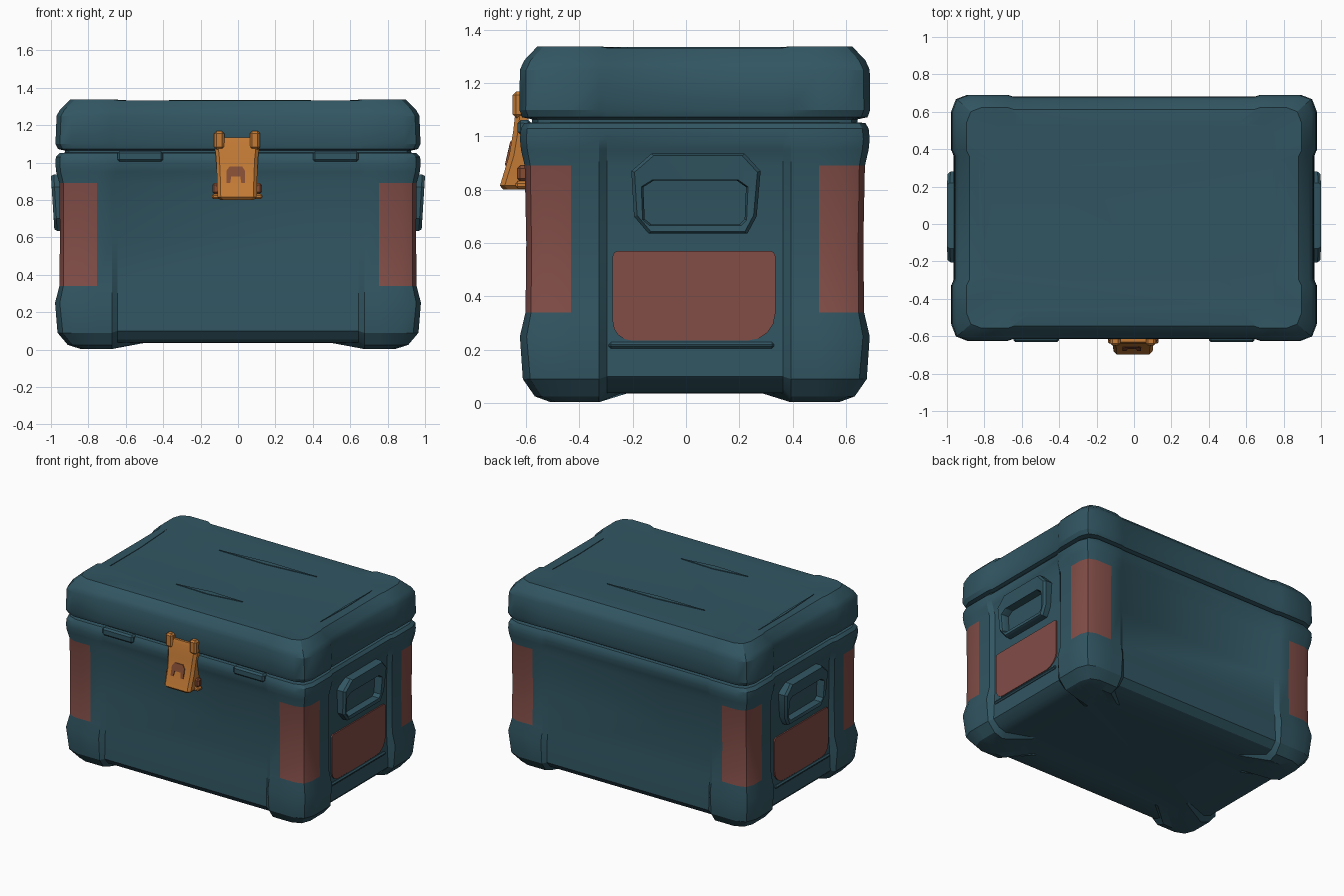
import bpy, bmesh, math
from mathutils import Vector

if "Cube" in bpy.data.objects:
    bpy.data.objects.remove(bpy.data.objects["Cube"])

CY = 0.033           # depth centre of the case
PX, PY = 0.665, 0.35  # inner edges of the corner guards
RX, RY = 0.755, 0.465  # inner edges of the painted corner patches


def material(name, rgb):
    m = bpy.data.materials.new(name)
    m.diffuse_color = (*rgb, 1)
    m.use_nodes = True
    m.node_tree.nodes["Principled BSDF"].inputs["Base Color"].default_value = m.diffuse_color
    return m


TEAL = material("dark teal", (0.031, 0.092, 0.122))
RED = material("brick red", (0.225, 0.075, 0.064))
ORANGE = material("orange", (0.56, 0.20, 0.037))
BROWN = material("rust brown", (0.24, 0.075, 0.035))


def finish(name, bm, mats, angle=28):
    bmesh.ops.recalc_face_normals(bm, faces=bm.faces)
    me = bpy.data.meshes.new(name)
    bm.to_mesh(me)
    bm.free()
    for m in mats:
        me.materials.append(m)
    ob = bpy.data.objects.new(name, me)
    bpy.context.collection.objects.link(ob)
    bpy.ops.object.select_all(action='DESELECT')
    ob.select_set(True)
    bpy.context.view_layer.objects.active = ob
    bpy.ops.object.shade_smooth_by_angle(angle=math.radians(angle))
    return ob


def loft(loops, caps=True):
    """Skin a list of closed loops with equal point counts."""
    bm = bmesh.new()
    rows = [[bm.verts.new(p) for p in lp] for lp in loops]
    n = len(rows[0])
    for a, b in zip(rows, rows[1:]):
        for i in range(n):
            j = (i + 1) % n
            bm.faces.new((a[i], a[j], b[j], b[i]))
    if caps:
        bm.faces.new(rows[0])
        bm.faces.new(rows[-1])
    return bm


def case_ring(z, hx, hy, c, d, lift=0.0, k=1.0):
    """Chamfered rectangle whose middle spans sit back from the corner guards."""
    e = d * 0.7
    quad = [(hx - d, PY - .02, lift), (hx, PY + .01, 0), (hx, RY, 0), (hx, hy - c, 0),
            (hx - .28 * c, hy - .28 * c, 0), (hx - c, hy, 0), (RX, hy, 0),
            (PX + .01, hy, 0), (PX - .02, hy - e, lift)]
    pts = []
    for sx, sy in ((1, 1), (-1, 1), (-1, -1), (1, -1)):
        q = quad if sx * sy > 0 else quad[::-1]
        pts += [Vector((sx * x * k, sy * y * k + CY, z + l)) for x, y, l in q]
    return pts


def box(name, lo, hi, mat, bevel=0.01):
    bm = bmesh.new()
    bmesh.ops.create_cube(bm, size=1)
    for v in bm.verts:
        v.co = Vector([(a + b) / 2 + t * (b - a) for a, b, t in zip(lo, hi, v.co)])
    bmesh.ops.bevel(bm, geom=bm.edges[:], offset=bevel, segments=1, affect='EDGES')
    return finish(name, bm, [mat])


def plate(name, outline, depth, mat):
    """Thin slab from an outline, pushed out along the depth vector."""
    a = [Vector(p) for p in outline]
    return finish(name, loft([a, [p + Vector(depth) for p in a]]), [mat])


# Case body, with painted patches wrapped around the corners
body = loft([
    case_ring(0.035, .84, .54, .08, 0, 0, .78),
    case_ring(0.003, .84, .54, .08, 0, .035),
    case_ring(0.025, .91, .60, .09, .015, .03),
    case_ring(0.09, .965, .645, .10, .022, .01),
    case_ring(0.25, .978, .656, .09, .042),
    case_ring(0.34, .955, .635, .075, .025),
    case_ring(0.60, .952, .632, .07, .022),
    case_ring(0.89, .955, .638, .075, .022),
    case_ring(0.95, .972, .652, .085, .022),
    case_ring(0.99, .976, .656, .085, .012),
    case_ring(1.03, .974, .652, .085, .012),
    case_ring(1.05, .955, .64, .085, .01),
    case_ring(1.053, .925, .61, .08, 0)])
for f in body.faces:
    p = f.calc_center_median()
    if .34 < p.z < .89 and abs(p.x) > RX and abs(p.y - CY) > RY:
        f.material_index = 1
finish("case_body", body, [TEAL, RED])

# Lid
finish("lid", loft([
    case_ring(1.05, .925, .61, .08, 0),
    case_ring(1.064, .925, .61, .08, 0),
    case_ring(1.072, .962, .648, .085, .01),
    case_ring(1.10, .976, .658, .085, .015),
    case_ring(1.25, .97, .656, .085, .015),
    case_ring(1.285, .95, .64, .085, .015),
    case_ring(1.338, .895, .59, .08, .015, -.006),
    case_ring(1.33, .895, .59, .08, 0, 0, .85)]), [TEAL])

# Side handles and painted side panels
outer = [(-.13, .935), (.22, .935), (.28, .87), (.265, .70), (.23, .635), (-.14, .635), (-.195, .70), (-.205, .87)]
inner = [(-.12, .835), (.19, .835), (.225, .81), (.22, .69), (.20, .67), (-.13, .67), (-.155, .69), (-.16, .81)]


def handle_loop(pts, x, s, shrink=1.0):
    out = []
    for y, z in pts:
        y2, z2 = .035 + (y - .035) * shrink, .785 + (z - .785) * shrink
        lean = .018 * (1 - (z - .635) / .30) if x > .95 else 0
        out.append((s * (x - lean), y2, z2))
    return out


for s, side in ((1, "right"), (-1, "left")):
    finish(side + "_handle", loft([
        handle_loop(outer, .92, s), handle_loop(outer, .985, s),
        handle_loop(outer, 1.0, s, .95), handle_loop(inner, .995, s, 1.04),
        handle_loop(inner, .98, s), handle_loop(inner, .92, s)], caps=False), [TEAL])
    pts = []
    for cy, cz, r, a0 in ((.315, .55, .02, 0), (-.255, .55, .02, 90),
                          (-.205, .305, .07, 180), (.235, .335, .10, 270)):
        for i in range(5):
            a = math.radians(a0 + i * 22.5)
            pts.append((s * .933, cy + r * math.cos(a), cz + r * math.sin(a)))
    plate(side + "_panel", pts, (s * .009, 0, 0), RED)
    # Ledge under the side panel
    box(side + "_ledge", (min(s * .90, s * .95), -.29, .205),
        (max(s * .90, s * .95), .33, .228), TEAL, .008)
    # Lip tabs beside the latch
    box(side + "_lip_tab", (min(s * .40, s * .645), -.632, 1.005),
        (max(s * .40, s * .645), -.58, 1.062), TEAL, .012)

# Latch body
def latch_ring(z, w, yf, c=.018):
    return [(-w, -.59, z), (-w, yf + c, z), (-w + c, yf, z),
            (w - c, yf, z), (w, yf + c, z), (w, -.59, z)]


def move(pts, dx):
    return [(x + dx, y, z) for x, y, z in pts]


finish("latch", loft([move(latch_ring(*r), -.005) for r in (
    (.80, .09, -.685), (.815, .105, -.698), (.93, .108, -.663),
    (1.02, .112, -.648), (1.11, .122, -.638), (1.135, .118, -.63))]), [ORANGE])

# Latch ears and pivots
for s, side in ((1, "right"), (-1, "left")):
    cx = s * .095 - .005
    box(side + "_latch_ear", (cx - .027, -.65, 1.07), (cx + .027, -.60, 1.168), ORANGE, .012)
    box(side + "_latch_foot", (cx + s * .012 - .028, -.64, .805),
        (cx + s * .012 + .028, -.59, .832), ORANGE, .008)
    box(side + "_latch_pivot", (cx + s * .012 - .025, -.632, .832),
        (cx + s * .012 + .025, -.59, .89), BROWN, .01)

# Arched mark on the latch face
arch = [(-.062, .89), (-.062, .955), (-.045, .98), (.022, .98), (.038, .955), (.038, .89),
        (.018, .89), (.012, .925), (-.036, .925), (-.042, .89)]


def latch_y(z):
    return -.663 - (.93 - z) * .304 if z < .93 else -.663 + (z - .93) * .167


plate("latch_mark", [(x, latch_y(z) - .005, z) for x, z in arch], (0, .008, 0), BROWN)

# Worn ridges on the lid: slim slivers
for i, (x0, y0, x1, y1, w) in enumerate((
        (-.37, .31, .39, .34, .02), (-.30, -.28, .22, -.255, .022),
        (.81, -.22, .81, .37, .008), (-.81, -.30, -.83, .38, .01))):
    a, b = Vector((x0, y0, 1.326)), Vector((x1, y1, 1.326))
    n = Vector((y0 - y1, x1 - x0, 0)).normalized() * w
    m = (a + b) / 2
    plate("lid_ridge_%d" % (i + 1), [a, m - n, b, m + n], (0, 0, .009), TEAL)
